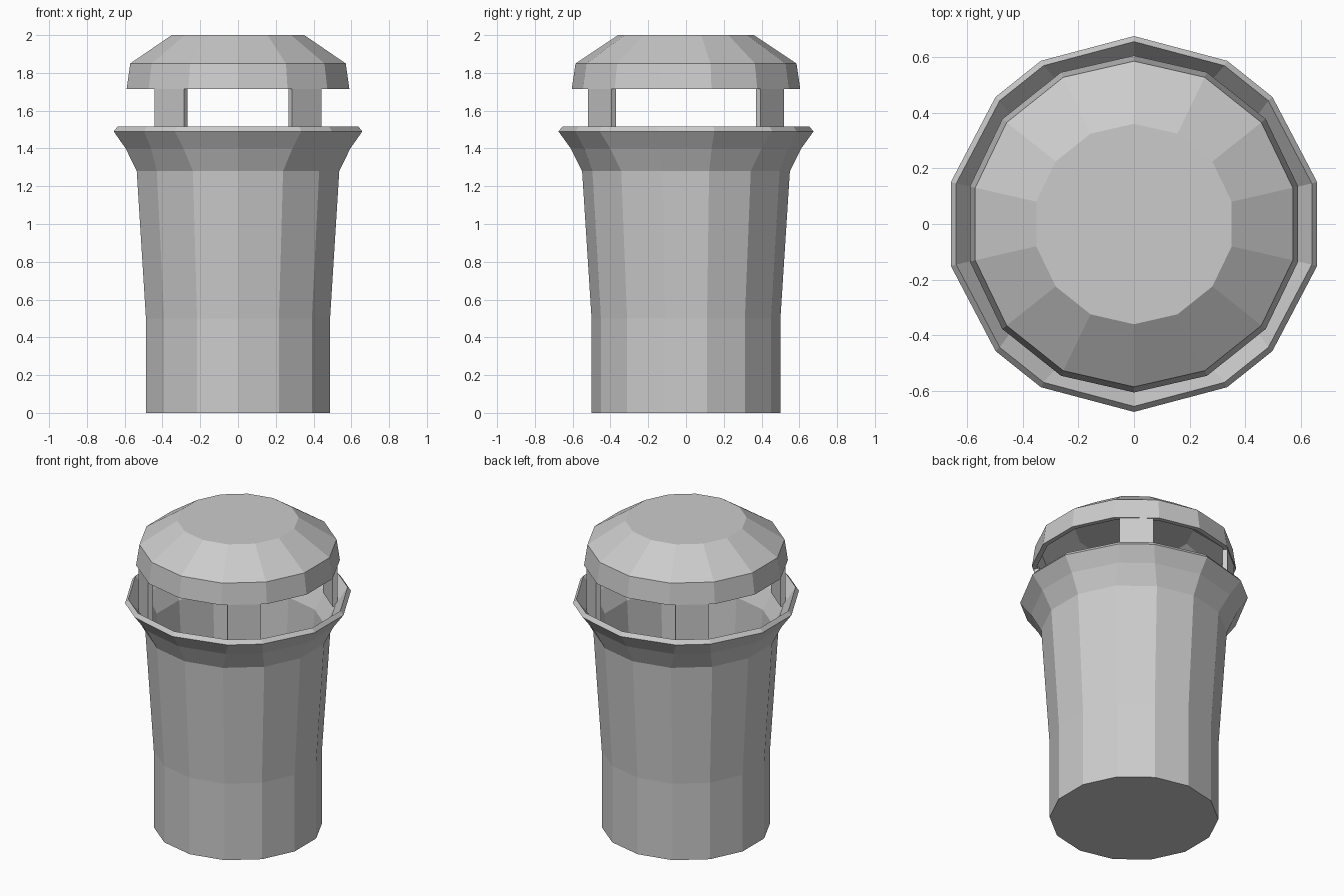
import bpy, bmesh
from math import sin, cos, radians
from mathutils import Matrix

cube = bpy.data.objects.get("Cube")
if cube:
    bpy.data.objects.remove(cube)

SIDES = 14
STEP = 360 / SIDES
PINCH_SIGN = {1: 1, 2: -1, 5: 1, 6: -1}

grey = bpy.data.materials.new("light_grey")
grey.use_nodes = True
grey.diffuse_color = (0.6, 0.6, 0.6, 1)
grey.node_tree.nodes["Principled BSDF"].inputs["Base Color"].default_value = (0.6, 0.6, 0.6, 1)


def add_object(name, bm):
    bmesh.ops.recalc_face_normals(bm, faces=bm.faces)
    mesh = bpy.data.meshes.new(name)
    bm.to_mesh(mesh)
    bm.free()
    mesh.materials.append(grey)
    obj = bpy.data.objects.new(name, mesh)
    bpy.context.collection.objects.link(obj)
    return obj


def ring(bm, radius, z, pinch):
    """Ring of vertices; pinch narrows the four diagonal facets (degrees)."""
    verts = []
    for i in range(SIDES):
        a = radians(90 + i * STEP + pinch * PINCH_SIGN.get(i % 7, 0))
        verts.append(bm.verts.new((radius * cos(a), radius * sin(a), z)))
    return verts


def shell(name, profile):
    """Skin rings along a profile of (radius, z, pinch), closing both ends."""
    bm = bmesh.new()
    rings = [ring(bm, *p) for p in profile]
    for a, b in zip(rings, rings[1:]):
        for i in range(SIDES):
            j = (i + 1) % SIDES
            bm.faces.new((a[i], a[j], b[j], b[i]))
    bm.faces.new(rings[0])
    bm.faces.new(rings[-1])
    return add_object(name, bm)


# Hollow bin body: outside upward, over the flared rim, then down the inside
shell("bin_body", [
    (0.50, 0.0, 0), (0.50, 0.5, 0), (0.55, 1.28, 0), (0.61, 1.40, 2.5), (0.675, 1.49, 4),
    (0.655, 1.515, 4), (0.58, 1.41, 2.5), (0.52, 1.29, 0), (0.47, 0.5, 0), (0.47, 0.03, 0),
])

# Hollow lid: outside downward, under the brim, then up the inside
shell("lid", [
    (0.36, 2.0, 0), (0.585, 1.85, 0), (0.605, 1.715, 0),
    (0.575, 1.715, 0), (0.56, 1.835, 0), (0.35, 1.97, 0),
])

# Four flat posts holding the lid, one on each diagonal facet
for label, index in (("back_right", 1.5), ("front_right", 5.5),
                     ("front_left", 8.5), ("back_left", 12.5)):
    bm = bmesh.new()
    bmesh.ops.create_cube(bm, size=1)
    place = (Matrix.Rotation(radians(90 + index * STEP), 4, 'Z')
             @ Matrix.Translation((0.57, 0, 1.565))
             @ Matrix.Diagonal((0.03, 0.2, 0.33, 1)))
    bmesh.ops.transform(bm, matrix=place, verts=bm.verts)
    add_object(label + "_post", bm)
